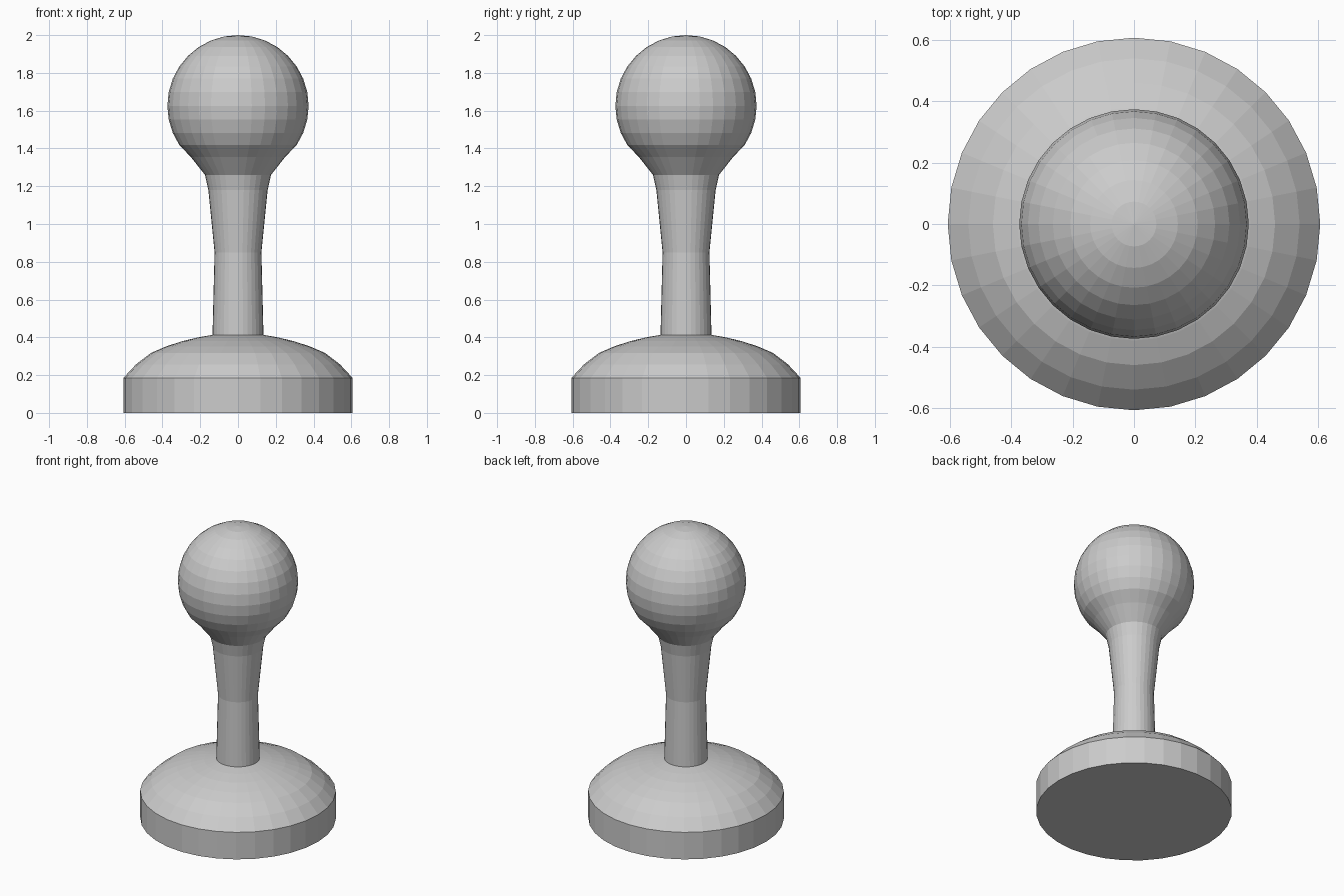
import bpy, bmesh
from math import sin, cos, pi, radians

if "Cube" in bpy.data.objects:
    bpy.data.objects.remove(bpy.data.objects["Cube"])

SIDES = 32


def lathe(name, profile):
    """Spin (radius, z) points around z; radius 0 makes a pole."""
    bm = bmesh.new()
    rings = []
    for r, z in profile:
        if r == 0:
            rings.append([bm.verts.new((0, 0, z))] * SIDES)
        else:
            rings.append([bm.verts.new((r * cos(2 * pi * i / SIDES),
                                        r * sin(2 * pi * i / SIDES), z))
                          for i in range(SIDES)])
    for low, high in zip(rings, rings[1:]):
        for i in range(SIDES):
            j = (i + 1) % SIDES
            corners = dict.fromkeys((low[i], low[j], high[j], high[i]))
            bm.faces.new(list(corners))
    bmesh.ops.recalc_face_normals(bm, faces=bm.faces)
    mesh = bpy.data.meshes.new(name)
    bm.to_mesh(mesh)
    bm.free()
    obj = bpy.data.objects.new(name, mesh)
    bpy.context.collection.objects.link(obj)
    return obj


# Round foot with a domed top, running up to the stem
foot = [(0, 0), (0.607, 0), (0.607, 0.185), (0.54, 0.257), (0.46, 0.318),
        (0.38, 0.352), (0.295, 0.38), (0.21, 0.4), (0.135, 0.413)]

# Slender stem flaring into the neck below the ball
stem = [(0.135, 0.413), (0.124, 0.85), (0.157, 1.18), (0.175, 1.26),
        (0.25, 1.355)]

# Ball head, rings every 11.25 degrees
R, C = 0.374, 1.626
ball = [(R * cos(radians(a * 11.25)), C + R * sin(radians(a * 11.25)))
        for a in range(-3, 8)] + [(0, C + R)]

# One continuous surface
lathe("ball_topped_stand", foot + stem[1:] + ball)
